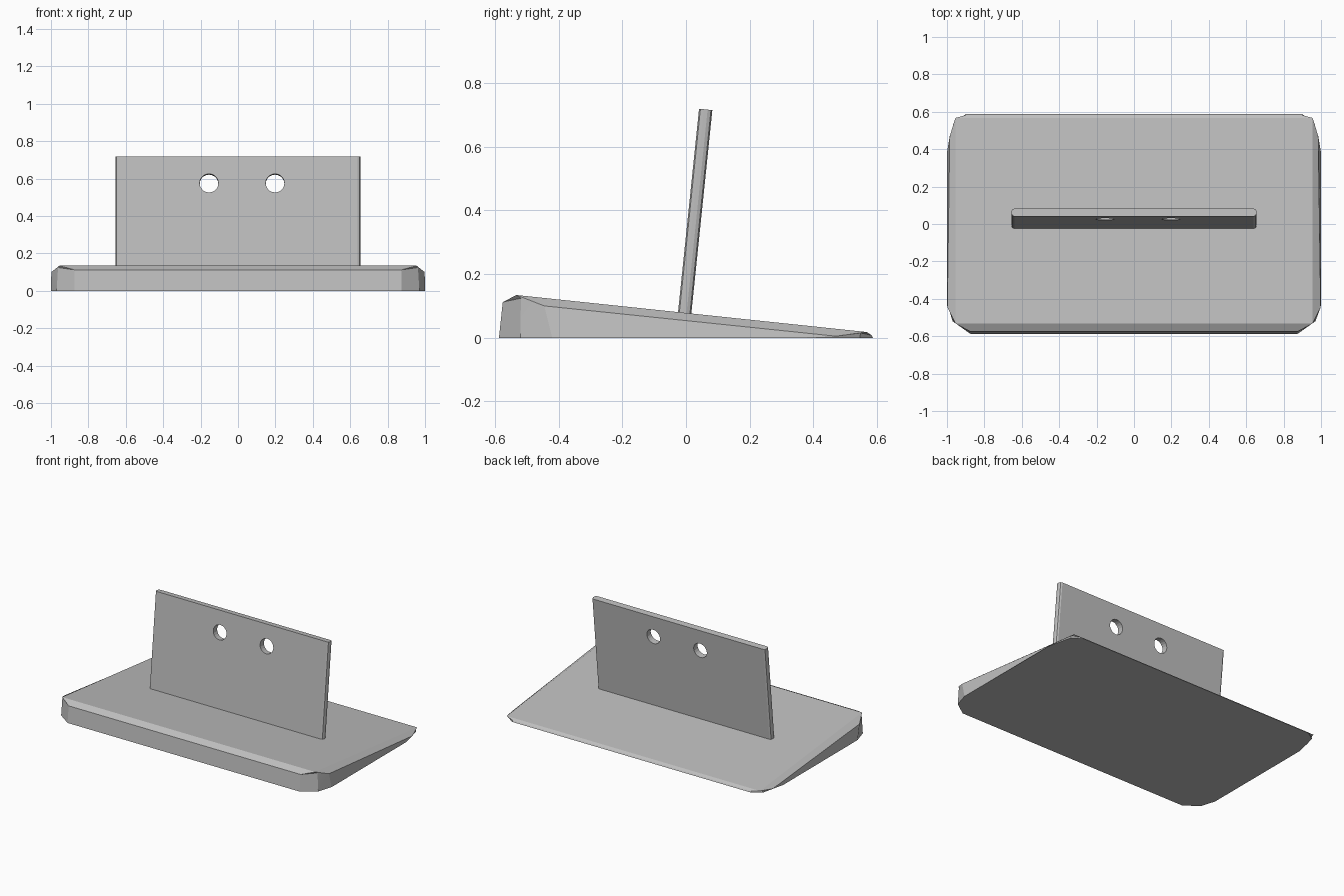
import bpy, bmesh
from math import radians
from mathutils import Matrix, Vector

cube = bpy.data.objects.get("Cube")
if cube:
    bpy.data.objects.remove(cube, do_unlink=True)

grey = bpy.data.materials.new("light grey")
grey.use_nodes = True
colour = (0.52, 0.52, 0.52, 1)
grey.diffuse_color = colour
grey.node_tree.nodes["Principled BSDF"].inputs["Base Color"].default_value = colour


def make_object(name, bm):
    bmesh.ops.recalc_face_normals(bm, faces=bm.faces)
    mesh = bpy.data.meshes.new(name)
    bm.to_mesh(mesh)
    bm.free()
    mesh.materials.append(grey)
    obj = bpy.data.objects.new(name, mesh)
    bpy.context.collection.objects.link(obj)
    return obj


def smooth(obj):
    bpy.ops.object.select_all(action="DESELECT")
    bpy.context.view_layer.objects.active = obj
    obj.select_set(True)
    bpy.ops.object.shade_smooth_by_angle(angle=radians(12))


# Wedge base: floor outline, rim and sloping top, one corner at a time
front = dict(floor=[(0.875, -0.587, 0), (0.97, -0.52, 0), (1, -0.42, 0)],
             rim=[(0.875, -0.575, 0.112), (0.962, -0.518, 0.124), (0.998, -0.445, 0.1)],
             top=(0.955, -0.532, 0.134))
back = dict(floor=[(1, 0.38, 0), (0.962, 0.545, 0), (0.9, 0.587, 0)],
            rim=[(0.985, 0.47, 0.005), (0.958, 0.548, 0.015), (0.9, 0.582, 0.008)],
            top=(0.955, 0.567, 0.018))


def corner_points(bm, corner, mirrored):
    def add(p):
        return bm.verts.new((-p[0] if mirrored else p[0], p[1], p[2]))
    step = -1 if mirrored else 1
    return ([add(p) for p in corner["floor"][::step]],
            [add(p) for p in corner["rim"][::step]], add(corner["top"]))


bm = bmesh.new()
corners = [corner_points(bm, c, m) for c, m in
           ((front, False), (back, False), (back, True), (front, True))]
floor = [v for c in corners for v in c[0]]
rim = [v for c in corners for v in c[1]]
count = len(floor)
for i in range(count):
    j = (i + 1) % count
    bm.faces.new((floor[i], floor[j], rim[j], rim[i]))
for i, (_, edge, top) in enumerate(corners):
    _, next_edge, next_top = corners[(i + 1) % len(corners)]
    bm.faces.new((edge[0], edge[1], top))
    bm.faces.new((edge[1], edge[2], top))
    bm.faces.new((edge[2], next_edge[0], next_top, top))
bm.faces.new([c[2] for c in corners])
bm.faces.new(floor[::-1])
smooth(make_object("wedge_base", bm))

# Upright plate, square to the sloping top, with rounded vertical edges
WIDTH, THICK, HEIGHT = 1.31, 0.042, 0.66
tilt = Matrix.Translation((0, -0.006, 0.06)) @ Matrix.Rotation(radians(-5.9), 4, "X")
bm = bmesh.new()
bmesh.ops.create_cube(bm, size=1, matrix=Matrix.Translation((0, 0, HEIGHT / 2))
                      @ Matrix.Diagonal((WIDTH, THICK, HEIGHT, 1)))
uprights = [e for e in bm.edges if abs(e.verts[0].co.z - e.verts[1].co.z) > 0.1]
bmesh.ops.bevel(bm, geom=uprights, offset=0.015, segments=2, profile=0.5, affect="EDGES")
bm.transform(tilt)
plate = make_object("upright_plate", bm)

# Two through holes
bm = bmesh.new()
for x in (-0.155, 0.198):
    bmesh.ops.create_cone(bm, cap_ends=True, segments=20, radius1=0.05, radius2=0.05,
                          depth=0.3, matrix=tilt @ Matrix.Translation((x, 0, 0.516))
                          @ Matrix.Rotation(radians(90), 4, "X"))
cutter = make_object("hole_cutter", bm)
cut = plate.modifiers.new("holes", "BOOLEAN")
cut.operation = "DIFFERENCE"
cut.solver = "EXACT"
cut.object = cutter
bpy.context.view_layer.objects.active = plate
bpy.ops.object.modifier_apply(modifier=cut.name)
bpy.data.objects.remove(cutter, do_unlink=True)
smooth(plate)
